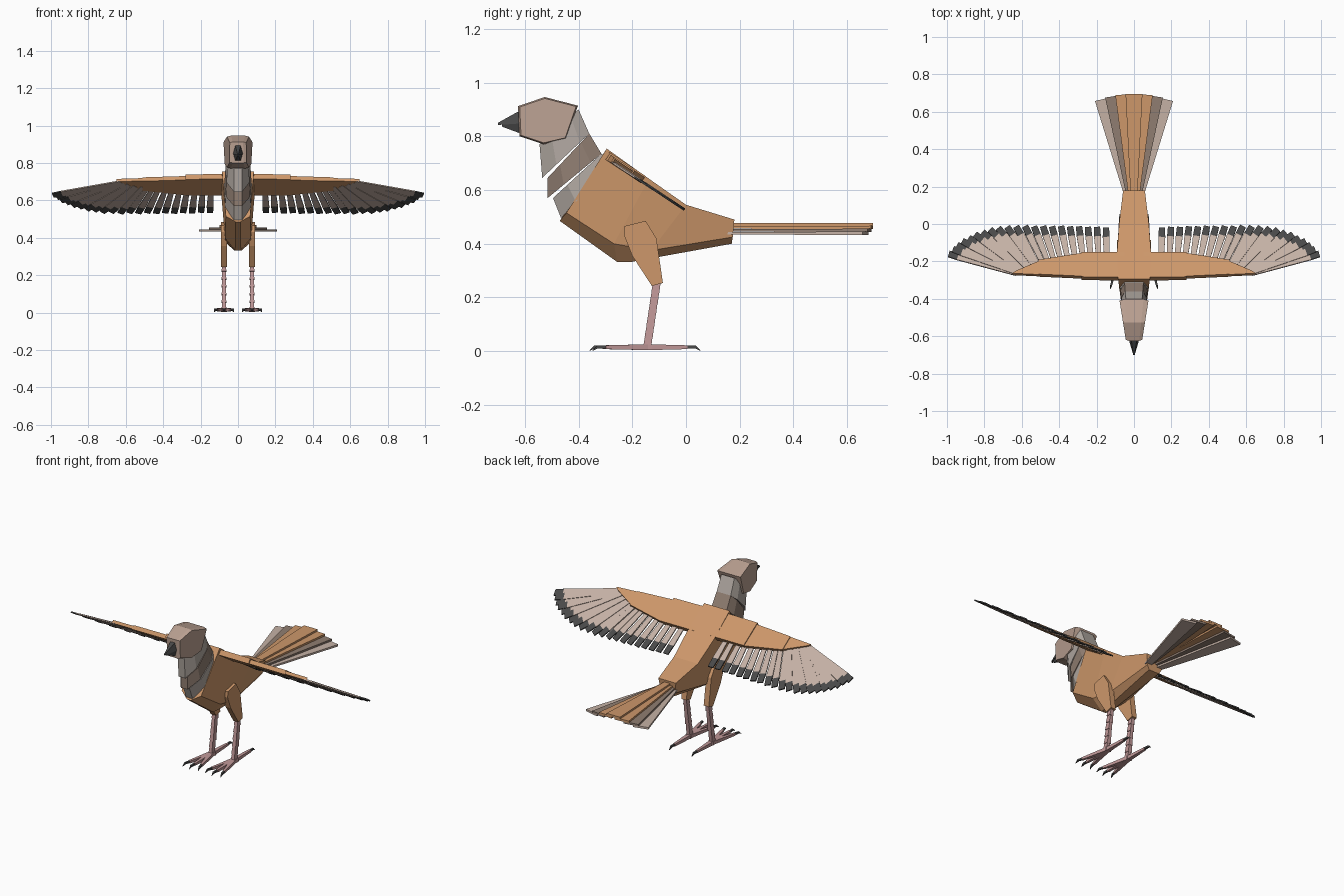
import bpy, bmesh, math
from mathutils import Vector as V

if "Cube" in bpy.data.objects:
    bpy.data.objects.remove(bpy.data.objects["Cube"])


def material(name, r, g, b):
    m = bpy.data.materials.new(name)
    m.diffuse_color = tuple((c / 255) ** 2.2 for c in (r, g, b)) + (1,)
    m.use_nodes = True
    m.node_tree.nodes["Principled BSDF"].inputs["Base Color"].default_value = m.diffuse_color
    return m


ORANGE = material("orange_brown", 204, 150, 106)
HEAD = material("pink_grey", 186, 160, 145)
PALE = material("pale_grey", 176, 167, 160)
TAUPE = material("taupe", 143, 125, 113)
FEATHER = material("feather_pale", 196, 176, 164)
DARK = material("charcoal", 74, 74, 74)
PINK = material("leg_pink", 190, 150, 150)


def build(name, lofts, mat, mirror=False):
    """Skin each list of rings into a closed flat-faced solid."""
    bm = bmesh.new()
    for rings in lofts:
        vs = [[bm.verts.new(p) for p in r] for r in rings]
        n = len(vs[0])
        for a, b in zip(vs, vs[1:]):
            for i in range(n):
                j = (i + 1) % n
                bm.faces.new((a[i], a[j], b[j], b[i]))
        bm.faces.new(vs[0])
        bm.faces.new(vs[-1])
    bmesh.ops.recalc_face_normals(bm, faces=bm.faces)
    me = bpy.data.meshes.new(name)
    bm.to_mesh(me)
    bm.free()
    me.materials.append(mat)
    ob = bpy.data.objects.new(name, me)
    bpy.context.collection.objects.link(ob)
    if mirror:
        ob.modifiers.new("mirror", 'MIRROR').use_mirror_merge = False


def section(*pts):
    """Symmetric ring from (half width, y, z) points, top to bottom."""
    return [(w, y, z) for w, y, z in pts] + [(-w, y, z) for w, y, z in reversed(pts)]


def tube(path, side):
    """Four-sided tube; path items are (point, half width, half height)."""
    side = V(side).normalized()
    pts = [V(p[0]) for p in path]
    rings = []
    for i, (_, w, h) in enumerate(path):
        t = (pts[min(i + 1, len(pts) - 1)] - pts[max(i - 1, 0)]).normalized()
        up = side.cross(t)
        rings.append([pts[i] + side * w * a + up * h * b
                      for a, b in ((1, 1), (-1, 1), (-1, -1), (1, -1))])
    return rings


def lerp(a, b, t):
    return tuple(p + (q - p) * t for p, q in zip(a, b))


def along(pts, t):
    """Point at fraction t along an evenly spaced polyline."""
    f = min(t, 0.9999) * (len(pts) - 1)
    return lerp(pts[int(f)], pts[int(f) + 1], f % 1)


# Body: angular loft with flat back and keeled belly
build("body", [[
    section((.085, -.295, .754), (.065, -.445, .515), (.012, -.47, .485)),
    section((.09, -.138, .642), (.07, -.268, .40), (.015, -.257, .333)),
    section((.08, 0, .545), (.068, -.13, .375), (.02, -.20, .333)),
    section((.058, .18, .49), (.05, .174, .425), (.035, .17, .40))]], ORANGE)

# Neck: three overlapping collars, narrow at the throat
stations = [((-.40, .90), (-.545, .77)), ((-.36, .81), (-.535, .645)),
            ((-.315, .735), (-.515, .57)), ((-.28, .70), (-.465, .495))]
for i, (name, mat) in enumerate((("neck_upper", PALE), ("neck_middle", TAUPE), ("neck_lower", PALE))):
    rings = []
    for k in (0, 1):
        back, front = stations[i + k]
        if k == 0 and i:
            front = (front[0] + .02, front[1])
        w = .062 + .005 * (i + k)
        rings.append(section((w * .7, *back), (w, *lerp(back, front, .2)),
                             (w * .9, *lerp(back, front, .7)), (.022, *front)))
    build(name, [rings], mat)

# Head: six-sided side profile, bevelled rim, tapering to the face
profile = [(-.625, .912), (-.526, .946), (-.402, .914), (-.445, .79), (-.53, .77), (-.62, .80)]
head = []
for k, s in ((-1, .94), (-.65, 1), (.65, 1), (1, .94)):
    ring = []
    for y, z in profile:
        y2, z2 = -.52 + (y + .52) * s, .86 + (z - .86) * s
        ring.append((k * (.043 + (y2 + .625) * .16), y2, z2))
    head.append(ring)
build("head", [head], HEAD)

# Beak: upper and lower halves
build("beak_upper", [[section((.016, -.61, .90), (.03, -.61, .848)),
                      section((.003, -.70, .850), (.004, -.70, .842))]], DARK)
build("beak_lower", [[section((.028, -.61, .848), (.016, -.61, .808)),
                      section((.004, -.685, .843), (.003, -.685, .836))]], DARK)

# Tail: seven layered feathers in a fan
for name, mat, ks in (("tail_centre", ORANGE, (-1, 0, 1)), ("tail_middle", TAUPE, (-2, 2)),
                      ("tail_outer", FEATHER, (-3, 3))):
    fan = []
    for k in ks:
        z, x, y = .472 - .011 * abs(k), .055 * k, .695 - .003 * k * k
        fan.append(tube([((.011 * k, .15, z), .018, .005), ((x, y, z), .045, .006)],
                        (1, -.08 * k, 0)))
    build(name, fan, mat)


def wing(x, y, off=0):
    """Point on the tilted wing plane."""
    return (x, y + off * .55, .533 - .66 * (y + .01) + off * .83)


def plate(outline, thick, off=0):
    return [[wing(x, y, off + h) for x, y in outline] for h in (-thick / 2, thick / 2)]


# Wing arms: three stepped plates
build("wing_arm", [
    plate([(.05, -.297), (.28, -.294), (.28, -.162), (.05, -.162)], .032, .006),
    plate([(.27, -.288), (.51, -.277), (.51, -.20), (.27, -.162)], .025, .004),
    plate([(.50, -.277), (.65, -.27), (.635, -.258), (.50, -.20)], .018, .003)], ORANGE, True)

# Wing feathers: tips spread along a curve, roots along the arm
tips = [(.15, -.018), (.27, -.014), (.39, -.012), (.51, -.012), (.63, -.012),
        (.75, -.022), (.85, -.055), (.935, -.10), (.99, -.158)]
roots = [(.145, -.21), (.25, -.21), (.35, -.21), (.44, -.215), (.51, -.225), (.56, -.235),
         (.60, -.25), (.62, -.255), (.63, -.262)]
vanes, ends = [], []
count = 21
for i in range(count):
    t = i / (count - 1)
    r, e = along(roots, t), along(tips, t)
    d = (V(e) - V(r)).normalized()
    n = V((-d.y, d.x))
    off = -.004 + .003 * (i % 2)
    half = .0185

    def strip(a, b, wa, wb, thick):
        p, q = V(lerp(r, e, a)), V(lerp(r, e, b))
        return plate([p + n * wa, q + n * wb, q - n * wb, p - n * wa], thick, off)

    cut = 1 - .05 / (V(e) - V(r)).length
    vanes.append(strip(0, cut, .012, half, .007))
    ends.append(strip(cut, 1, half, half - .002, .007))
build("wing_feathers", vanes, FEATHER, True)
build("wing_feather_tips", ends, DARK, True)

# Thighs: flat profile plates
thigh = [(-.228, .466), (-.15, .485), (-.11, .42), (-.086, .254), (-.127, .243), (-.20, .355), (-.23, .43)]
build("thigh", [[[(x, y, z) for y, z in thigh] for x in (.058, .092)]], ORANGE, True)

# Shanks: stacked tapered scales
top, bottom = (.075, -.108, .26), (.075, -.145, .012)
build("shank", [[*tube([(lerp(top, bottom, i / 6), .009, .014),
                        (lerp(top, bottom, (i + 1) / 6), .013, .015)], (1, 0, 0))]
                for i in range(6)], PINK, True)

# Feet: three front toes, one back toe, hooked claws
toes, claws = [], []
hub = V((.075, -.14, .015))
for x, y, length in ((-.25, -1, .165), (0, -1, .17), (.25, -1, .165), (0, 1, .145)):
    d = V((x, y, 0)).normalized()
    side = V((-d.y, d.x, 0))
    end = hub + d * length
    toes.append(tube([(hub - d * .015, .014, .011), (hub + d * length * .5, .01, .009),
                      (end, .007, .007)], side))
    claws.append(tube([(end - d * .005, .006, .006), (end + d * .03 + V((0, 0, .001)), .005, .005),
                       (end + d * .048 - V((0, 0, .012)), .001, .001)], side))
build("toes", toes, PINK, True)
build("claws", claws, DARK, True)
